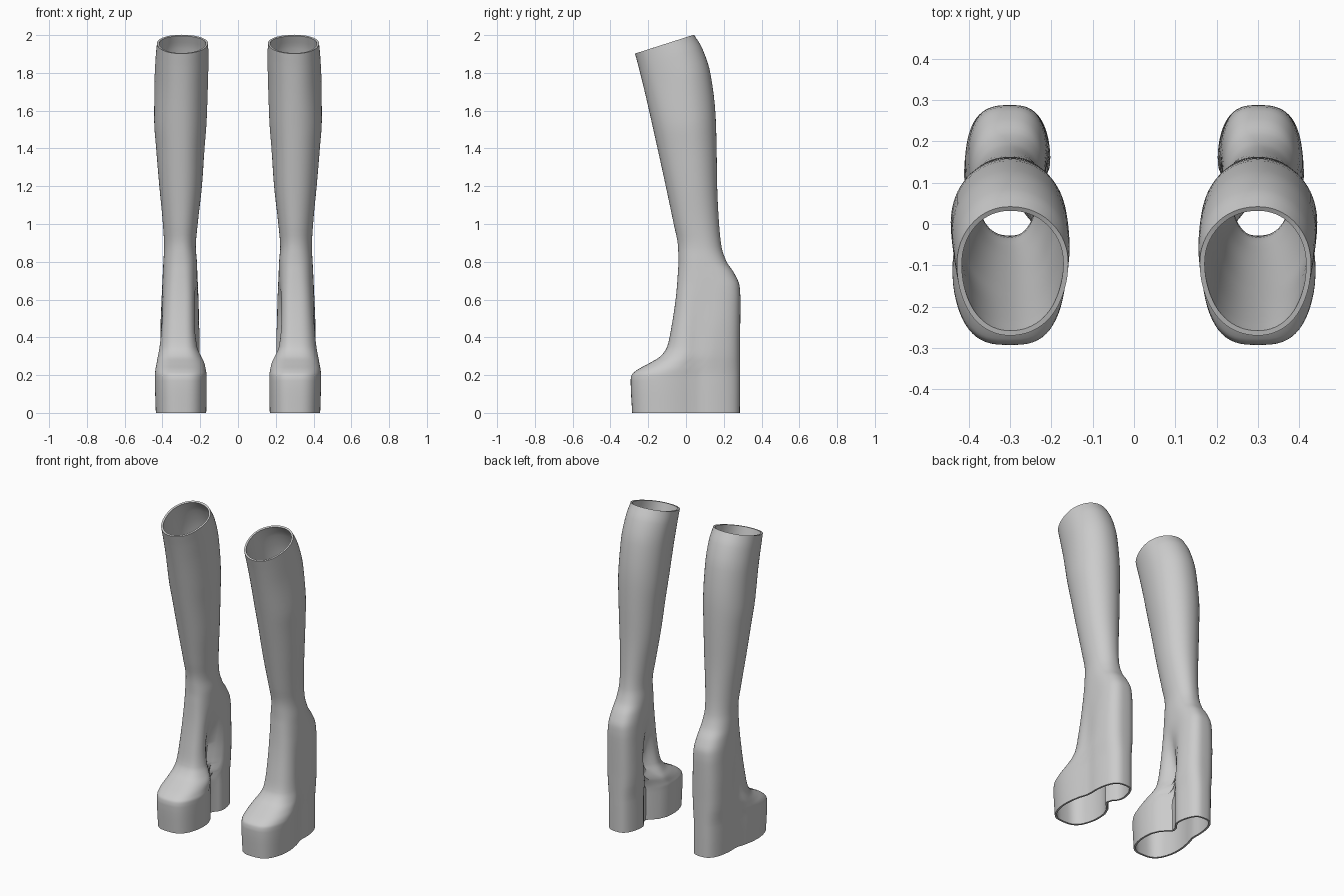
import bpy, bmesh, math

if "Cube" in bpy.data.objects:
    bpy.data.objects.remove(bpy.data.objects["Cube"])

# Boot sections: z, front y, back y, front half inner/outer x, back half inner/outer x
ROWS = [
    (0.00, -.285, .285, .163, .440, .200, .408),
    (0.17, -.293, .286, .160, .445, .200, .410),
    (0.20, -.288, .286, .160, .445, .200, .410),
    (0.225, -.262, .286, .165, .443, .200, .410),
    (0.26, -.200, .286, .172, .436, .200, .410),
    (0.30, -.135, .286, .188, .430, .200, .410),
    (0.35, -.100, .286, .205, .423, .200, .410),
    (0.45, -.078, .287, .214, .415, .202, .410),
    (0.60, -.055, .288, .216, .405, .207, .405),
    (0.67, -.048, .284, .217, .401, .210, .402),
    (0.74, -.043, .255, .217, .398, .214, .398),
    (0.80, -.040, .215, .218, .395, .217, .395),
    (0.88, -.042, .188, .225, .390, .222, .392),
    (1.00, -.065, .175, .215, .397, .212, .398),
    (1.20, -.107, .165, .195, .415, .188, .418),
    (1.40, -.150, .162, .185, .430, .172, .436),
    (1.55, -.180, .157, .175, .440, .160, .447),
    (1.75, -.220, .130, .168, .434, .153, .447),
    (1.88, -.250, .085, .165, .430, .150, .440),
    (1.952, -.270, .042, .165, .425, .155, .432),
]
SEGMENTS, STEPS, MID = 72, 4, 0.30


def smooth(a, b, v):
    t = min(1, max(0, (v - a) / (b - a)))
    return t * t * (3 - 2 * t)


def tangent(i, c):
    """Limited slope of column c at row i, so curves never overshoot."""
    if i in (0, len(ROWS) - 1):
        i = max(1, i)
        return (ROWS[i][c] - ROWS[i-1][c]) / (ROWS[i][0] - ROWS[i-1][0])
    a, b = [(ROWS[j+1][c] - ROWS[j][c]) / (ROWS[j+1][0] - ROWS[j][0]) for j in (i - 1, i)]
    return 2 * a * b / (a + b) if a * b > 0 else 0


def sections():
    """Smoothly interpolated rows."""
    for i in range(len(ROWS) - 1):
        p, q = ROWS[i], ROWS[i + 1]
        h = q[0] - p[0]
        for n in range(STEPS):
            t = n / STEPS
            row = [p[0] + h * t]
            for c in range(1, 7):
                row.append((2*t**3 - 3*t*t + 1) * p[c] + (3*t*t - 2*t**3) * q[c]
                           + h * (t**3 - 2*t*t + t) * tangent(i, c)
                           + h * (t**3 - t*t) * tangent(i + 1, c))
            yield row
    yield ROWS[-1]


def section_point(row, k):
    z, front, back, fi, fo, bi, bo = row
    a = 2 * math.pi * k / SEGMENTS
    # squarer sections in the platform, elliptical in the shaft
    e = 0.68 + 0.27 * smooth(0.6, 0.95, z)
    c = math.copysign(abs(math.cos(a)) ** e, math.cos(a))
    s = math.copysign(abs(math.sin(a)) ** e, math.sin(a))
    yc = (front + back) / 2
    dy = -c * (back - front) / 2
    y = yc + dy
    f = smooth(0.22, 0.78, (1 - c) / 2)
    inner, outer = fi + (bi - fi) * f, fo + (bo - fo) * f
    # arch: hollow on the inner side, shallow on the outer
    arch = math.exp(-((y - 0.06) / 0.05) ** 2) * (1 - smooth(0.38, 0.72, z))
    inner += 0.06 * arch
    outer -= 0.012 * arch
    x = MID + s * ((outer - MID) if s > 0 else (MID - inner))
    # slanted opening
    z += 0.32 * smooth(1.3, 1.95, z) * dy
    return x, y, z


def make_boot(name, side):
    bm = bmesh.new()
    rings = []
    for row in sections():
        ring = []
        for k in range(SEGMENTS):
            x, y, z = section_point(row, k)
            ring.append(bm.verts.new((side * x, y, z)))
        rings.append(ring)
    for lo, hi in zip(rings, rings[1:]):
        for k in range(SEGMENTS):
            n = (k + 1) % SEGMENTS
            quad = [lo[k], lo[n], hi[n], hi[k]]
            bm.faces.new(quad if side > 0 else quad[::-1])
    mesh = bpy.data.meshes.new(name)
    bm.to_mesh(mesh)
    bm.free()
    boot = bpy.data.objects.new(name, mesh)
    bpy.context.collection.objects.link(boot)
    # thin wall, open at top and sole
    shell = boot.modifiers.new("wall", 'SOLIDIFY')
    shell.thickness = 0.012
    shell.offset = -1
    bpy.ops.object.select_all(action='DESELECT')
    boot.select_set(True)
    bpy.context.view_layer.objects.active = boot
    bpy.ops.object.modifier_apply(modifier="wall")
    bpy.ops.object.shade_smooth_by_angle(angle=math.radians(40))


# Pair of platform boots
make_boot("boot_right_side", 1)
make_boot("boot_left_side", -1)
